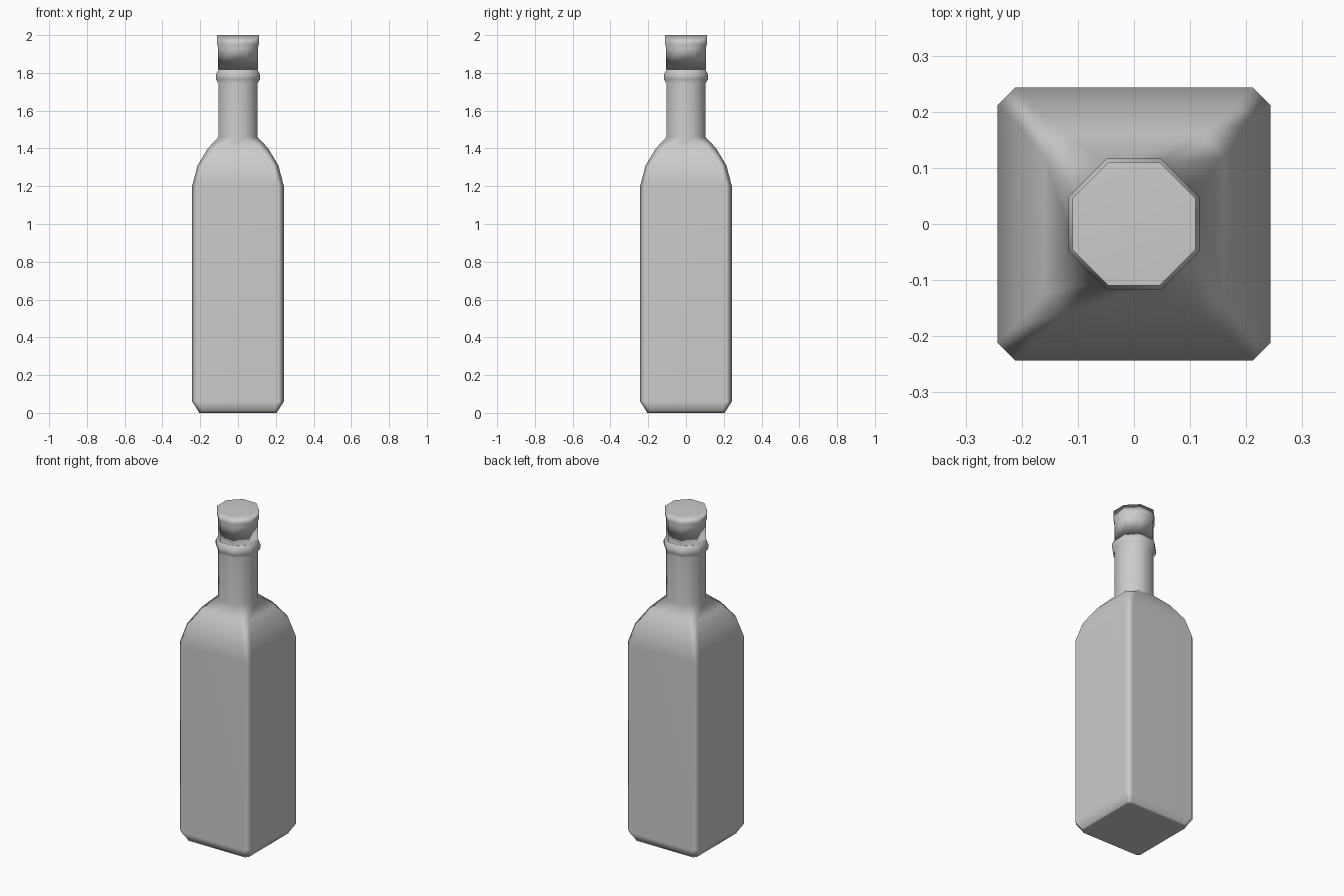
import bpy, bmesh, math

if "Cube" in bpy.data.objects:
    bpy.data.objects.remove(bpy.data.objects["Cube"])

REG = math.tan(math.pi / 8)  # corner ratio of a regular octagon


def ring(bm, z, half, corner):
    """Square section with cut corners, as an eight-vertex loop."""
    pts = [(half, -corner), (half, corner), (corner, half), (-corner, half),
           (-half, corner), (-half, -corner), (-corner, -half), (corner, -half)]
    return [bm.verts.new((x, y, z)) for x, y in pts]


def loft(name, sections):
    """Skin a stack of (z, half width, corner) sections and close both ends."""
    bm = bmesh.new()
    rings = [ring(bm, *s) for s in sections]
    for a, b in zip(rings, rings[1:]):
        for i in range(8):
            j = (i + 1) % 8
            bm.faces.new((a[i], a[j], b[j], b[i]))
    bm.faces.new(rings[0][::-1])
    bm.faces.new(rings[-1])
    bmesh.ops.recalc_face_normals(bm, faces=bm.faces)
    for f in bm.faces:
        f.smooth = True
    mesh = bpy.data.meshes.new(name)
    bm.to_mesh(mesh)
    bm.free()
    obj = bpy.data.objects.new(name, mesh)
    bpy.context.collection.objects.link(obj)
    mod = obj.modifiers.new("weighted_normals", 'WEIGHTED_NORMAL')
    mod.weight = 60
    return obj


def octagons(profile):
    return [(z, r, r * REG) for z, r in profile]


# Square body, curved shoulders, neck and neck collar
body = [(0.0, 0.206, 0.190), (0.012, 0.212, 0.192), (0.06, 0.243, 0.212),
        (1.20, 0.243, 0.212), (1.31, 0.214, 0.184), (1.40, 0.160, 0.120)]
neck = octagons([(1.46, 0.104), (1.745, 0.104), (1.765, 0.116),
                 (1.79, 0.117), (1.81, 0.108), (1.822, 0.100)])
loft("bottle", body + neck)

# Stopper cap with a flared top
loft("cap", octagons([(1.818, 0.105), (1.93, 0.105), (1.95, 0.110), (2.0, 0.110)]))
